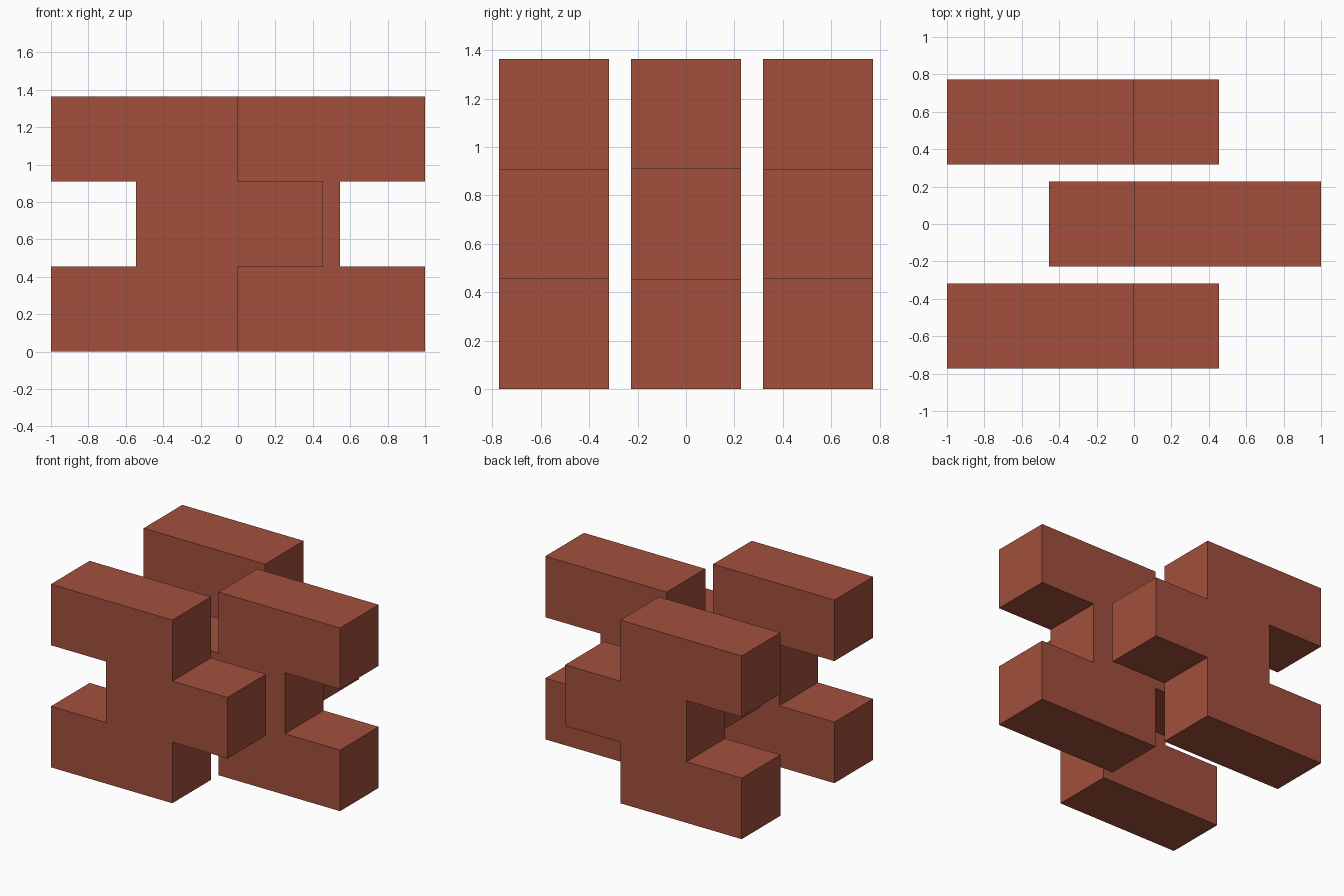
import bpy
import bmesh

if "Cube" in bpy.data.objects:
    bpy.data.objects.remove(bpy.data.objects["Cube"])

U = 1 / 11                      # joint width; a brick is 11 x 5 x 5 units
L, H = 11 * U, 5 * U            # brick length, and its height and depth

clay = bpy.data.materials.new("red_clay")
clay.diffuse_color = (0.36, 0.08, 0.047, 1)
clay.use_nodes = True
clay.node_tree.nodes["Principled BSDF"].inputs["Base Color"].default_value = clay.diffuse_color


def brick_leaf(name, y, side):
    """One leaf of wall: three courses in running bond, as an extruded profile."""
    shift = 5 * U               # offset of the middle course
    profile = [(-L, 0), (0, 0), (0, H), (shift, H), (shift, 2 * H), (0, 2 * H),
               (0, 3 * H), (-L, 3 * H), (-L, 2 * H), (shift - L, 2 * H),
               (shift - L, H), (-L, H)]
    bm = bmesh.new()
    face = bm.faces.new([bm.verts.new((side * x, y - H / 2, z)) for x, z in profile])
    ext = bmesh.ops.extrude_face_region(bm, geom=[face])
    moved = [g for g in ext["geom"] if isinstance(g, bmesh.types.BMVert)]
    bmesh.ops.translate(bm, verts=moved, vec=(0, H, 0))
    bmesh.ops.recalc_face_normals(bm, faces=bm.faces)
    mesh = bpy.data.meshes.new(name)
    bm.to_mesh(mesh)
    bm.free()
    mesh.materials.append(clay)
    bpy.context.collection.objects.link(bpy.data.objects.new(name, mesh))


# Outer leaves step to the right, the middle leaf is mirrored
brick_leaf("front_brick_leaf", -6 * U, 1)
brick_leaf("middle_brick_leaf", 0, -1)
brick_leaf("back_brick_leaf", 6 * U, 1)
